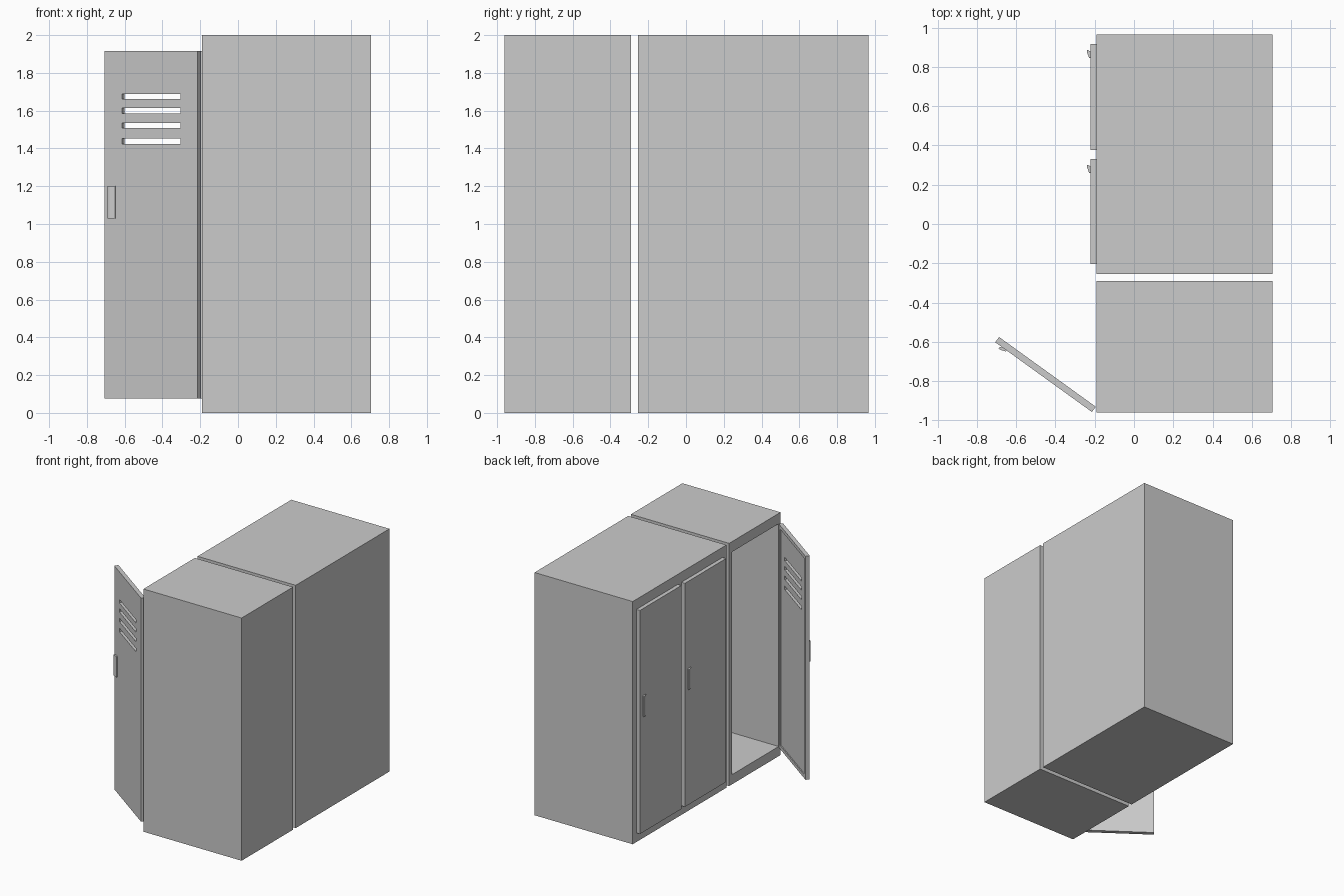
import bpy, bmesh, math

if "Cube" in bpy.data.objects:
    bpy.data.objects.remove(bpy.data.objects["Cube"])

FRONT, BACK = -0.19, 0.705      # opening side and rear of the cabinets (x)
DOOR_Z0, DOOR_Z1 = 0.075, 1.917
THICK = 0.033


def mesh_object(name, bm):
    bmesh.ops.recalc_face_normals(bm, faces=bm.faces)
    me = bpy.data.meshes.new(name)
    bm.to_mesh(me)
    bm.free()
    ob = bpy.data.objects.new(name, me)
    bpy.context.collection.objects.link(ob)
    return ob


def add_box(bm, lo, hi):
    verts = bmesh.ops.create_cube(bm, size=1)["verts"]
    for v in verts:
        for i in range(3):
            v.co[i] = lo[i] if v.co[i] < 0 else hi[i]


def boxes(name, specs):
    bm = bmesh.new()
    for lo, hi in specs:
        add_box(bm, lo, hi)
    return mesh_object(name, bm)


def cut(ob, specs):
    """Subtract a set of separate boxes from an object."""
    cutter = boxes("cutter", specs)
    cutter.hide_render = True
    mod = ob.modifiers.new("cut", "BOOLEAN")
    mod.operation = "DIFFERENCE"
    mod.solver = "EXACT"
    mod.object = cutter
    bpy.context.view_layer.objects.active = ob
    bpy.ops.object.modifier_apply(modifier=mod.name)
    bpy.data.objects.remove(cutter, do_unlink=True)


def cabinet(name, y0, y1, bays):
    ob = boxes(name, [((FRONT, y0, 0), (BACK, y1, 2))])
    cut(ob, [((FRONT - 0.1, a, 0.08), (BACK - 0.03, b, 1.915)) for a, b in bays])


def door(name, width, hinge, angle, vents=False):
    # local axes: x runs from hinge to free edge, y points outward
    ob = boxes(name, [((0, -THICK, DOOR_Z0), (width, 0, DOOR_Z1))])
    # shallow recess on the inner face
    r = 0.03
    cut(ob, [((r, -THICK - 0.05, DOOR_Z0 + r),
              (width - r, -THICK + 0.008, DOOR_Z1 - r))])
    # ventilation slots
    if vents:
        cut(ob, [((0.111, -0.1, z - 0.014), (0.494, 0.1, z + 0.014))
                 for z in (1.675, 1.600, 1.521, 1.438)])
    # wedge-shaped pull handle near the free edge
    bm = bmesh.new()
    profile = [(-0.072, -0.002), (-0.072, 0.006), (-0.045, 0.016),
               (-0.032, 0.016), (-0.032, 0.010), (-0.040, -0.002)]
    face = bm.faces.new([bm.verts.new((width + x, y, 1.03)) for x, y in profile])
    ext = bmesh.ops.extrude_face_region(bm, geom=[face])["geom"]
    bmesh.ops.translate(bm, vec=(0, 0, 0.17),
                        verts=[g for g in ext if isinstance(g, bmesh.types.BMVert)])
    handle = mesh_object(name + "_handle", bm)
    for part in (ob, handle):
        part.location = (hinge[0], hinge[1], 0)
        part.rotation_euler.z = math.radians(angle)


# double cabinet with two closed doors
cabinet("double_cabinet", -0.255, 0.965, [(-0.18, 0.31), (0.395, 0.895)])
door("closed_door_a", 0.535, (-0.2225, -0.203), 90)
door("closed_door_b", 0.54, (-0.2225, 0.377), 90)

# single cabinet standing open
cabinet("single_cabinet", -0.96, -0.29, [(-0.935, -0.325)])
door("open_door", 0.607, (-0.214, -0.957), 144.2, vents=True)
